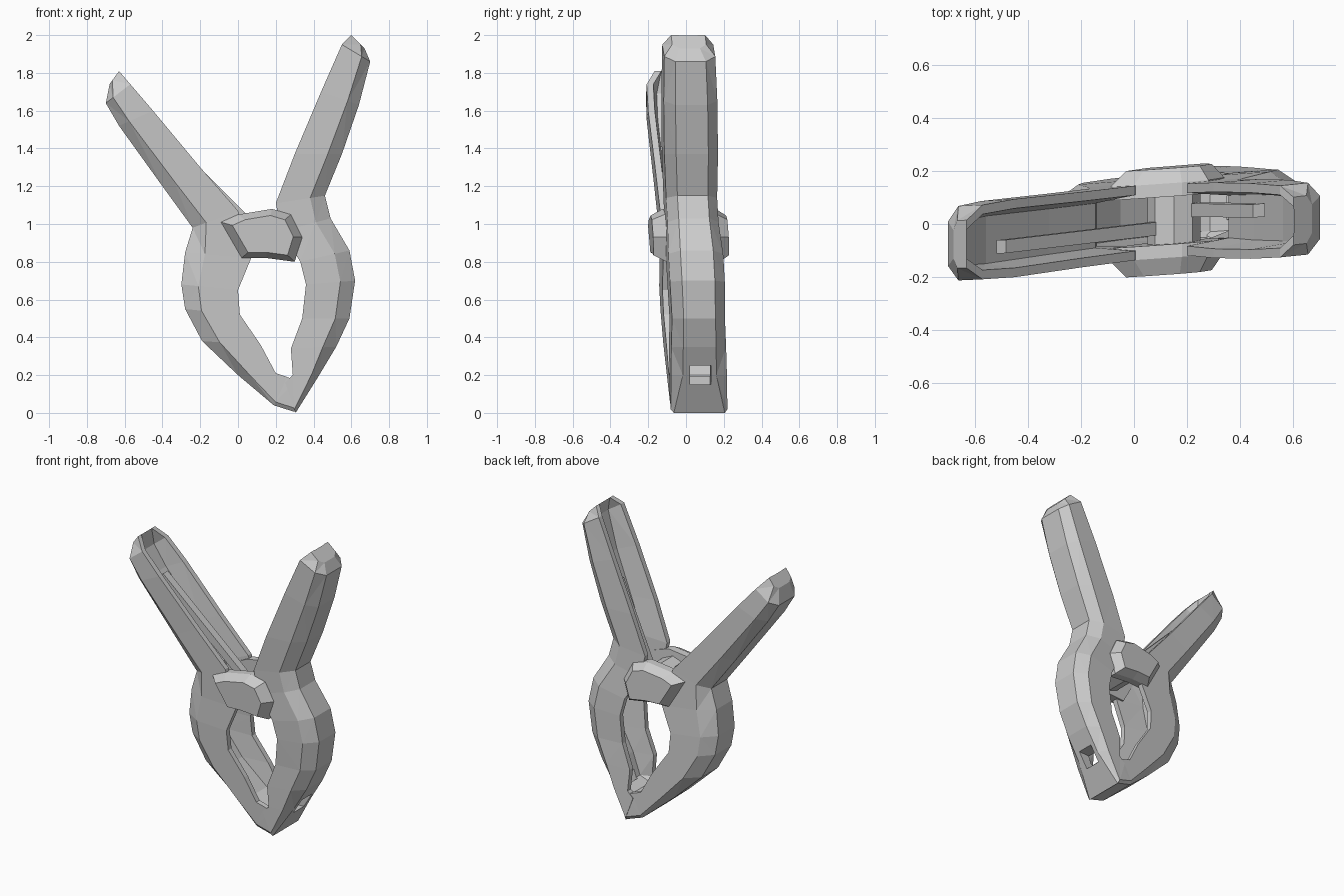
import bpy, bmesh, math
from mathutils import Vector


def lean(x, z):
    # The whole clamp sits slightly skewed in depth
    return 0.047 + 0.077 * x - 0.041 * z


def make(name, verts, faces):
    me = bpy.data.meshes.new(name)
    me.from_pydata([(x, y + lean(x, z), z) for x, y, z in verts], [], faces)
    bm = bmesh.new()
    bm.from_mesh(me)
    bmesh.ops.recalc_face_normals(bm, faces=bm.faces[:])
    bmesh.ops.triangulate(bm, faces=bm.faces[:])
    bm.to_mesh(me)
    bm.free()
    ob = bpy.data.objects.new(name, me)
    bpy.context.collection.objects.link(ob)
    return ob


def loft(name, rings):
    n = len(rings[0])
    verts = [p for r in rings for p in r]
    faces = [(i * n + j, i * n + (j + 1) % n, (i + 1) * n + (j + 1) % n, (i + 1) * n + j)
             for i in range(len(rings) - 1) for j in range(n)]
    faces += [tuple(range(n)), tuple(range(len(verts) - n, len(verts)))]
    return make(name, verts, faces)


def channel(name, stations):
    # U-shaped section; each station: outer x,z, inner x,z, half width, floor depth
    rings = []
    for ox, oz, ix, iz, w, floor in stations:
        c = w - 0.035
        # Rounded backs, square only at the jaw tip
        flat, bevel = (0.6, 0.3) if oz > 0.1 else (0.9, 0.12)
        half = [(0, flat * w), (bevel, w), (1, w), (1, c), (floor, 0.8 * c)]
        section = half + [(f, -y) for f, y in reversed(half)]
        rings.append([(ox + (ix - ox) * f, y, oz + (iz - oz) * f) for f, y in section])
    return loft(name, rings)


# Left lever: handle, shoulder and curved jaw
left = channel("left_lever", [
    (-0.68, 1.74, -0.63, 1.81, 0.09, 0.98),
    (-0.70, 1.64, -0.57, 1.74, 0.14, 0.5),
    (-0.63, 1.52, -0.45, 1.60, 0.147, 0.4),
    (-0.40, 1.20, -0.20, 1.30, 0.142, 0.4),
    (-0.24, 0.98, 0.00, 1.07, 0.14, 0.4),
    (-0.28, 0.85, 0.07, 0.82, 0.14, 0.4),
    (-0.30, 0.68, 0.00, 0.65, 0.145, 0.4),
    (-0.28, 0.55, 0.01, 0.52, 0.145, 0.4),
    (-0.19, 0.38, 0.12, 0.36, 0.145, 0.45),
    (0.00, 0.20, 0.20, 0.21, 0.145, 0.6),
    (0.19, 0.04, 0.26, 0.19, 0.145, 0.9),
    (0.30, 0.005, 0.31, 0.17, 0.147, 0.95)])

# Right lever: taller handle and steeper jaw
right = channel("right_lever", [
    (0.67, 1.93, 0.60, 2.00, 0.09, 0.98),
    (0.70, 1.86, 0.55, 1.95, 0.135, 0.5),
    (0.64, 1.63, 0.44, 1.70, 0.142, 0.4),
    (0.55, 1.37, 0.30, 1.37, 0.142, 0.4),
    (0.46, 1.15, 0.20, 1.11, 0.135, 0.4),
    (0.49, 1.03, 0.23, 0.96, 0.135, 0.4),
    (0.59, 0.86, 0.33, 0.80, 0.145, 0.4),
    (0.62, 0.70, 0.36, 0.68, 0.145, 0.4),
    (0.59, 0.50, 0.34, 0.50, 0.14, 0.4),
    (0.52, 0.35, 0.28, 0.34, 0.145, 0.45),
    (0.43, 0.20, 0.29, 0.20, 0.148, 0.5),
    (0.305, 0.0, 0.25, 0.16, 0.15, 0.95)])

# Small square window through the right jaw's spine
cutter = loft("window_cutter", [[(x, y, z) for y, z in
              ((-0.05, 0.15), (0.06, 0.15), (0.06, 0.25), (-0.05, 0.25))] for x in (0.35, 0.55)])
cutter.hide_render = True
mod = right.modifiers.new("window", "BOOLEAN")
mod.object = cutter
mod.solver = "EXACT"
bpy.context.view_layer.objects.active = right
bpy.ops.object.modifier_apply(modifier="window")
bpy.data.objects.remove(cutter)

# Faceted pivot lugs on both faces
lug = [(-0.09, 1.01), (0.02, 0.82), (0.15, 0.82), (0.30, 0.80),
       (0.34, 0.93), (0.28, 1.05), (0.18, 1.08), (0.0, 1.05)]
for name, side, depth in (("front_lug", -1, 0.205), ("back_lug", 1, 0.195)):
    rings = [[(0.15 + (x - 0.15) * k, side * d, 0.94 + (z - 0.94) * k) for x, z in lug]
             for d, k in ((0.09, 1.0), (0.14, 1.0), (depth, 0.75))]
    loft(name, rings)

# Spring coil between the lugs
loft("spring_coil", [[(0.15 + 0.1 * math.cos(a), y, 0.94 + 0.1 * math.sin(a))
     for a in (i * math.tau / 8 for i in range(8))] for y in (-0.11, 0.11)])


# Spring legs lying in the handle channels
def leg(name, a, b, y):
    a, b = Vector(a), Vector(b)
    d = (b - a).normalized() * 0.025
    n = Vector((-d.y, d.x))
    loft(name, [[(p.x + n.x * s, y + t, p.y + n.y * s)
                 for s, t in ((-1, -0.025), (1, -0.025), (1, 0.025), (-1, 0.025))]
                for p in (a, b)])


leg("left_spring_leg", (0.08, 0.98), (-0.50, 1.56), -0.03)
leg("right_spring_leg", (0.23, 0.98), (0.47, 1.52), 0.03)
